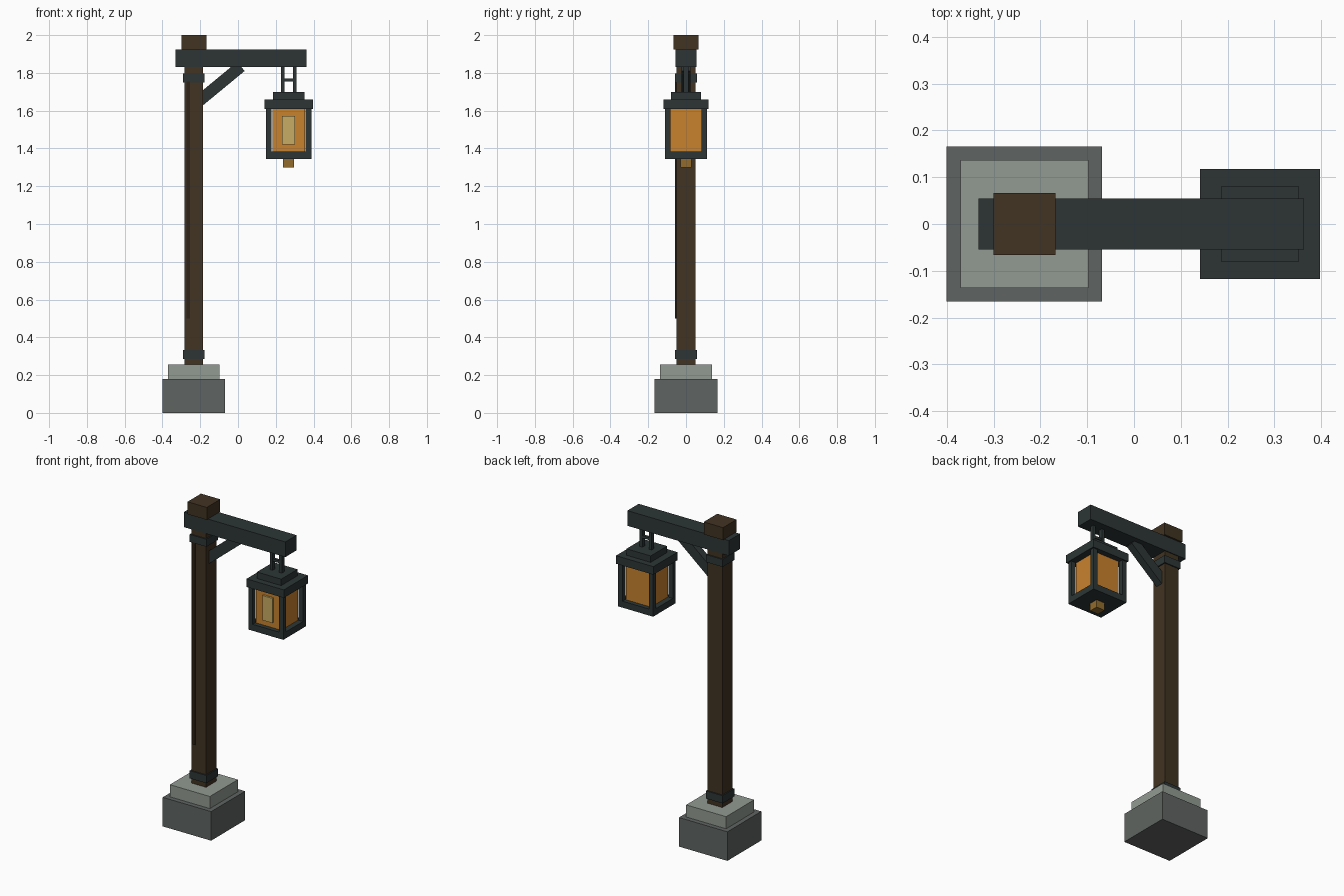
import bpy
import math
from mathutils import Matrix, Vector

if "Cube" in bpy.data.objects:
    bpy.data.objects.remove(bpy.data.objects["Cube"])


def material(name, r, g, b):
    def lin(c):
        c /= 255
        return c / 12.92 if c <= 0.04045 else ((c + 0.055) / 1.055) ** 2.4
    m = bpy.data.materials.new(name)
    m.diffuse_color = (lin(r), lin(g), lin(b), 1)
    m.use_nodes = True
    m.node_tree.nodes["Principled BSDF"].inputs["Base Color"].default_value = m.diffuse_color
    return m


STONE = material("dark stone", 95, 100, 97)
PALE_STONE = material("pale stone", 146, 154, 146)
WOOD = material("brown wood", 65, 51, 34)
DARK_WOOD = material("dark wood", 46, 35, 24)
IRON = material("dark iron", 45, 53, 53)
GLASS = material("amber glass", 200, 130, 46)
GLOW = material("pale glow", 200, 172, 100)
BRASS = material("old brass", 146, 108, 44)


def box(name, mat, x, y, z, angle=0):
    """Box from (min, max) ranges, optionally turned about y through its centre."""
    spans = (x, y, z)
    centre = Vector([(a + b) / 2 for a, b in spans])
    size = [b - a for a, b in spans]
    bpy.ops.mesh.primitive_cube_add(size=1)
    ob = bpy.context.object
    ob.name = ob.data.name = name
    ob.data.transform(Matrix.Rotation(angle, 4, 'Y') @ Matrix.Diagonal((*size, 1)))
    ob.location = centre
    ob.data.materials.append(mat)
    return ob


def block(name, mat, cx, hx, hy, z0, z1):
    """Box centred on y = 0 with half widths hx and hy."""
    return box(name, mat, (cx - hx, cx + hx), (-hy, hy), (z0, z1))


PX = -0.234   # post centre
LX = 0.268    # lantern centre

# stone footing
block("footing", STONE, PX, 0.166, 0.166, 0, 0.18)
block("footing_step", PALE_STONE, PX, 0.137, 0.137, 0.18, 0.255)

# wooden post, cap, front strip and iron collars
block("post", WOOD, PX, 0.05, 0.05, 0.255, 1.84)
block("post_cap", WOOD, PX, 0.066, 0.066, 1.923, 2.0)
box("post_strip", DARK_WOOD, (-0.272, -0.255), (-0.057, -0.049), (0.5, 1.755))
for name, z0, z1 in (("lower_collar", 0.285, 0.333), ("upper_collar", 1.75, 1.797)):
    block(name, IRON, PX, 0.057, 0.057, z0, z1)

# crossbeam and diagonal brace
box("beam", IRON, (-0.332, 0.363), (-0.055, 0.055), (1.83, 1.924))
tilt = math.radians(39.5)
length, thick = 0.33, 0.062
along = Vector((math.cos(tilt), 0, math.sin(tilt)))
normal = Vector((-math.sin(tilt), 0, math.cos(tilt)))
brace = box("brace", IRON, (-length / 2, length / 2), (-0.023, 0.023),
            (-thick / 2, thick / 2), -tilt)
brace.location = Vector((0.035, 0, 1.81)) - along * length / 2 + normal * thick / 2

# hanger
for side, s in (("left", -1), ("right", 1)):
    block("hanger_" + side, IRON, LX + s * 0.032, 0.009, 0.012, 1.70, 1.835)
block("hanger_bar", IRON, LX, 0.032, 0.009, 1.755, 1.77)

# lantern
block("lantern_crown", IRON, LX + 0.001, 0.083, 0.08, 1.66, 1.70)
block("lantern_lid", IRON, LX + 0.001, 0.128, 0.118, 1.61, 1.66)
block("lantern_floor", IRON, LX, 0.12, 0.11, 1.345, 1.385)
for sx in (-1, 1):
    for sy in (-1, 1):
        cx, cy = LX + sx * 0.105, sy * 0.096
        box("lantern_corner", IRON, (cx - 0.015, cx + 0.015),
            (cy - 0.014, cy + 0.014), (1.385, 1.61))
block("lantern_glass", GLASS, LX, 0.086, 0.083, 1.385, 1.61)
box("lantern_glow", GLOW, (LX - 0.035, LX + 0.035), (-0.095, -0.083), (1.42, 1.573))
block("lantern_knob", BRASS, LX, 0.029, 0.028, 1.298, 1.345)
